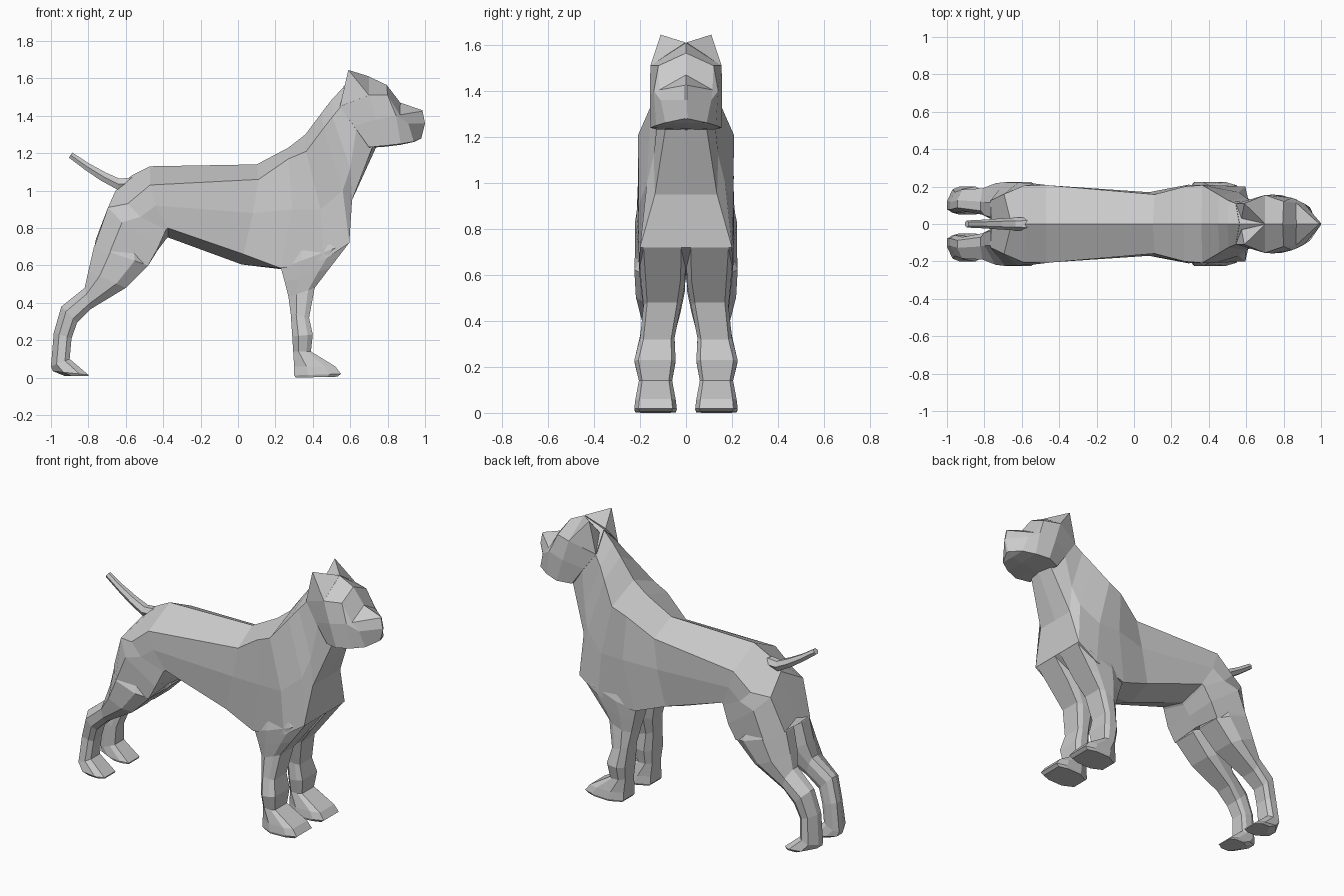
import bpy, bmesh, math
from mathutils import Vector

coat = bpy.data.materials.new("grey_coat")
coat.diffuse_color = (0.6, 0.6, 0.6, 1)


def finish(name, bm, mirror=False):
    bmesh.ops.recalc_face_normals(bm, faces=bm.faces)
    mesh = bpy.data.meshes.new(name)
    bm.to_mesh(mesh)
    bm.free()
    mesh.materials.append(coat)
    obj = bpy.data.objects.new(name, mesh)
    bpy.context.collection.objects.link(obj)
    if mirror:
        mod = obj.modifiers.new("mirror", 'MIRROR')
        mod.use_axis = (False, True, False)
        mod.use_mirror_merge = False
    return obj


def loft(name, rings, mirror=False):
    """Skin a list of closed rings and cap both ends."""
    bm = bmesh.new()
    rows = [[bm.verts.new(p) for p in ring] for ring in rings]
    n = len(rows[0])
    for a, b in zip(rows, rows[1:]):
        for i in range(n):
            j = (i + 1) % n
            bm.faces.new((a[i], a[j], b[j], b[i]))
    bm.faces.new(rows[0])
    bm.faces.new(rows[-1])
    return finish(name, bm, mirror)


def symmetric(ridge, *rest):
    """Full section from ridge (x, z), side points (x, y, z) and keel (x, z)."""
    sides, keel = rest[:-1], rest[-1]
    return ([(ridge[0], 0, ridge[1]), *sides, (keel[0], 0, keel[1])]
            + [(x, -y, z) for x, y, z in reversed(sides)])


def leg_ring(shape, back, front, y_in, y_out):
    """Limb section between a back and a front point."""
    return [(back[0] + (front[0] - back[0]) * t, y_in + (y_out - y_in) * s,
             back[1] + (front[1] - back[1]) * t) for t, s in shape]


# Torso: from the joined thighs over the rump and along the back to the neck
torso = [
    [(-.76, .74), (-.768, .125, .70), (-.69, .222, .66), (-.48, .195, .60), (-.48, .62)],
    [(-.655, 1.0), (-.695, .16, .91), (-.62, .222, .83), (-.43, .20, .69), (-.43, .68)],
    [(-.57, 1.08), (-.59, .205, .93), (-.52, .215, .86), (-.385, .185, .79), (-.385, .74)],
    [(-.47, 1.13), (-.47, .208, 1.03), (-.44, .205, .92), (-.375, .18, .80), (-.375, .75)],
    [(.10, 1.14), (.11, .158, 1.06), (.08, .17, .88), (.03, .16, .66), (.02, .605)],
    [(.27, 1.23), (.27, .20, 1.17), (.29, .21, .90), (.23, .18, .585), (.23, .58)],
    [(.36, 1.30), (.365, .208, 1.21), (.44, .207, .90), (.46, .205, .63), (.42, .60)],
    [(.45, 1.42), (.455, .155, 1.33), (.56, .17, 1.0), (.595, .20, .72), (.595, .72)],
    [(.50, 1.485), (.505, .125, 1.395), (.60, .14, 1.12), (.61, .135, .95), (.61, .95)],
    [(.57, 1.56), (.55, .107, 1.45), (.635, .118, 1.34), (.72, .09, 1.235), (.74, 1.235)],
]
loft("torso", [symmetric(*s) for s in torso])

# Head: back of skull, cheeks, brow, stop, nose
head = [
    [(.565, 1.56), (.545, .109, 1.45), (.62, .122, 1.345), (.70, .125, 1.232), (.72, 1.23)],
    [(.70, 1.61), (.70, .155, 1.51), (.74, .157, 1.38), (.785, .155, 1.24), (.79, 1.235)],
    [(.795, 1.565), (.80, .12, 1.51), (.845, .14, 1.40), (.87, .13, 1.25), (.87, 1.245)],
    [(.868, 1.47), (.865, .115, 1.405), (.91, .11, 1.36), (.94, .09, 1.262), (.94, 1.26)],
    [(.985, 1.43), (.987, .004, 1.425), (1.0, .004, 1.36), (.98, .006, 1.28), (.975, 1.278)],
]
loft("head", [symmetric(*s) for s in head])

# Ears: four-sided pyramids
bm = bmesh.new()
base = [bm.verts.new(p) for p in [(.545, .108, 1.45), (.70, .155, 1.51),
                                  (.70, .002, 1.611), (.575, .03, 1.55)]]
tip = bm.verts.new((.59, .11, 1.645))
for i in range(4):
    bm.faces.new((base[i], base[(i + 1) % 4], tip))
bm.faces.new(base)
finish("ears", bm, True)

# Hind legs: thigh, hock, paw
hind_shape = [(0, .15), (0, .5), (.3, 1), (.75, 1), (1, .82), (1, .1), (.75, 0), (.3, 0)]
hind = [
    ((-.73, .76), (-.50, .68), .03, .19),
    ((-.77, .70), (-.48, .60), .005, .225),
    ((-.80, .57), (-.60, .48), .015, .218),
    ((-.82, .48), (-.79, .365), .05, .19),
    ((-.945, .38), (-.86, .295), .07, .185),
    ((-.985, .24), (-.89, .21), .06, .17),
    ((-1.0, .06), (-.90, .10), .06, .185),
    ((-.99, .035), (-.80, .015), .05, .20),
    ((-.93, .01), (-.80, .008), .055, .19),
]
loft("hind_legs", [leg_ring(hind_shape, *r) for r in hind], True)

# Front legs: shoulder, forearm, wrist, paw
fore_shape = [(0, .2), (0, .8), (.3, 1), (.75, 1), (1, .9), (1, .1), (.75, 0), (.3, 0)]
fore = [
    ((.27, .78), (.53, .82), .03, .17),
    ((.23, .585), (.594, .72), .002, .205),
    ((.25, .51), (.49, .585), .004, .195),
    ((.27, .43), (.41, .48), .022, .185),
    ((.282, .34), (.38, .32), .05, .20),
    ((.29, .22), (.40, .23), .045, .225),
    ((.295, .14), (.39, .14), .06, .205),
    ((.30, .06), (.52, .06), .045, .22),
    ((.30, .012), (.55, .02), .04, .225),
    ((.31, .0), (.53, .005), .045, .22),
]
loft("front_legs", [leg_ring(fore_shape, *r) for r in fore], True)

# Tail: tapering hexagonal tube
path = [(-.54, 1.04, .036), (-.64, 1.035, .034), (-.72, 1.075, .029),
        (-.81, 1.13, .023), (-.895, 1.19, .019)]
rings = []
for k, (x, z, r) in enumerate(path):
    a, b = path[max(k - 1, 0)], path[min(k + 1, len(path) - 1)]
    d = Vector((b[0] - a[0], 0, b[1] - a[1])).normalized()
    up = Vector((d.z, 0, -d.x))
    rings.append([Vector((x, 0, z)) + up * r * math.sin(i * math.pi / 3)
                  + Vector((0, r * math.cos(i * math.pi / 3), 0)) for i in range(6)])
loft("tail", rings)
